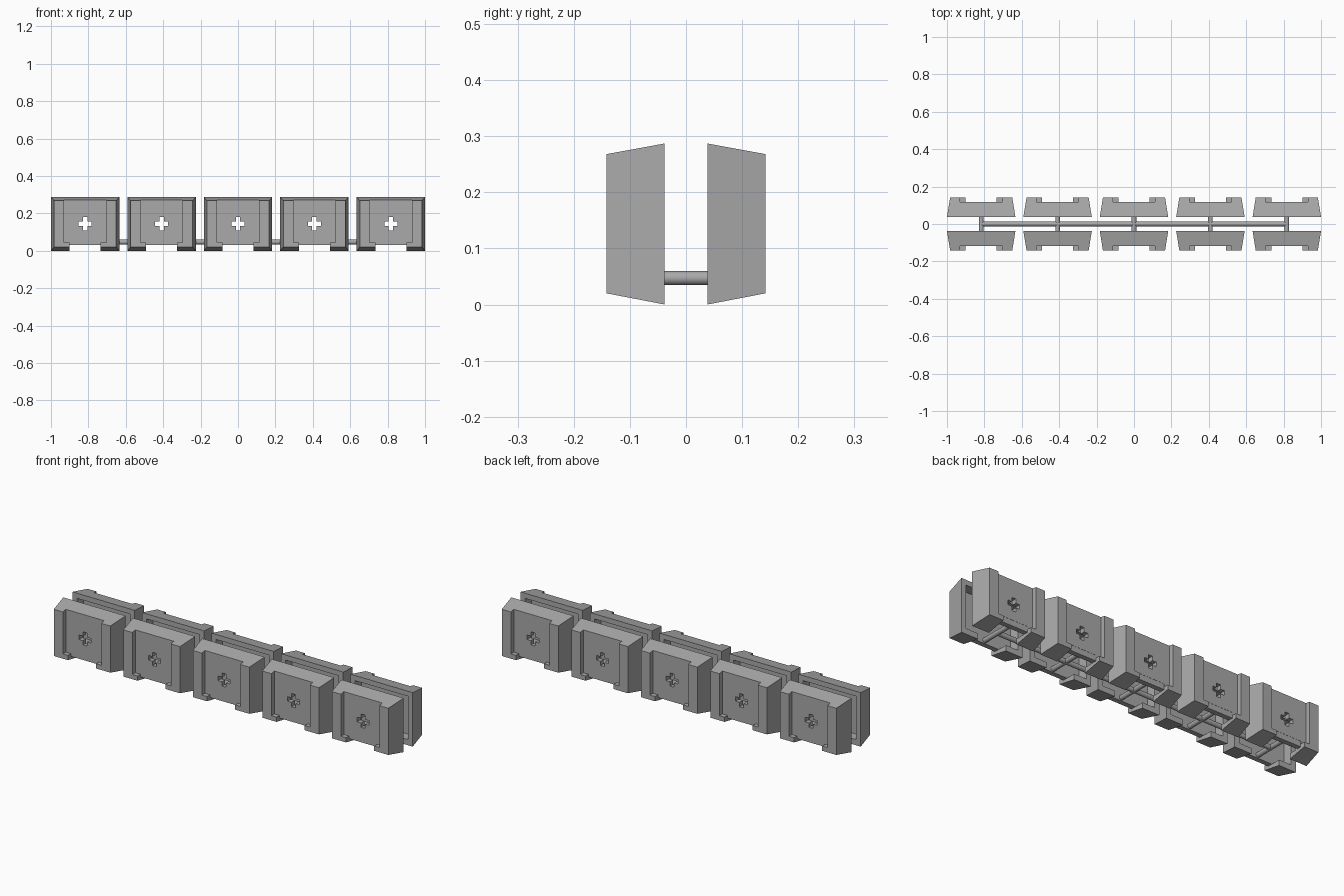
import bpy
from math import pi

if "Cube" in bpy.data.objects:
    bpy.data.objects.remove(bpy.data.objects["Cube"])

scene = bpy.context.scene
grey = bpy.data.materials.new("plain grey")
grey.use_nodes = True
colour = (0.4, 0.4, 0.4, 1)
grey.diffuse_color = colour
grey.node_tree.nodes["Principled BSDF"].inputs["Base Color"].default_value = colour

INNER, OUTER, HEIGHT, HALF = 0.038, 0.142, 0.287, 0.183
SPACING = 0.817 / 2
ROD_Z, ROD_R = 0.047, 0.0125


def add_object(name, mesh, location=(0, 0, 0)):
    obj = bpy.data.objects.new(name, mesh)
    obj.location = location
    scene.collection.objects.link(obj)
    return obj


def frustum(name, near, far):
    """Box between two xz rectangles, each given as (y, half_x, z_low, z_high)."""
    verts = []
    for y, hx, low, high in (near, far):
        verts += [(-hx, y, low), (hx, y, low), (hx, y, high), (-hx, y, high)]
    faces = [(0, 1, 2, 3), (7, 6, 5, 4)]
    faces += [(i, i + 4, (i + 1) % 4 + 4, (i + 1) % 4) for i in range(4)]
    mesh = bpy.data.meshes.new(name)
    mesh.from_pydata(verts, [], faces)
    mesh.materials.append(grey)
    return add_object(name, mesh)


def block(name, hx, y0, y1, z0, z1):
    return frustum(name, (y0, hx, z0, z1), (y1, hx, z0, z1))


# Tapered shell with a hollow back, a recessed panel, an open foot and a cross hole
shell = frustum("shell_pattern", (INNER, HALF, 0, HEIGHT), (OUTER, 0.166, 0.02, 0.268))
cutters = [
    block("cavity_cutter", 0.155, 0, 0.09, 0.03, 0.26),
    block("panel_cutter", 0.113, 0.117, 0.2, 0.045, 0.4),
    block("panel_foot_cutter", 0.083, 0.116, 0.21, -0.1, 0.06),
    block("foot_cutter", 0.083, -0.01, 0.22, -0.11, 0.03),
    block("cross_bar_cutter", 0.035, 0.06, 0.23, 0.133, 0.157),
    block("cross_post_cutter", 0.012, 0.05, 0.24, 0.11, 0.18),
]
for cutter in cutters:
    cutter.hide_render = True
    cut = shell.modifiers.new(cutter.name, "BOOLEAN")
    cut.operation = "DIFFERENCE"
    cut.solver = "EXACT"
    cut.object = cutter

# Bake the cuts once, then share the mesh between all shells
depsgraph = bpy.context.evaluated_depsgraph_get()
shell_mesh = bpy.data.meshes.new_from_object(shell.evaluated_get(depsgraph))
shell_mesh.name = "shell"
for helper in cutters + [shell]:
    bpy.data.objects.remove(helper)


def rod(name, length, location, rotation):
    bpy.ops.mesh.primitive_cylinder_add(vertices=24, radius=ROD_R, depth=length,
                                        location=location, rotation=rotation)
    obj = bpy.context.object
    obj.name = name
    obj.data.materials.append(grey)
    bpy.ops.object.shade_smooth_by_angle()


# Five pairs of shells, each pair joined by a short cross rod
for i in range(5):
    x = (i - 2) * SPACING
    add_object(f"back_shell_{i + 1}", shell_mesh, (x, 0, 0))
    add_object(f"front_shell_{i + 1}", shell_mesh, (x, 0, 0)).rotation_euler.z = pi
    rod(f"cross_rod_{i + 1}", 0.184, (x, 0, ROD_Z), (pi / 2, 0, 0))

# Long rod linking all pairs
rod("long_rod", 4 * SPACING, (0, 0, ROD_Z), (0, pi / 2, 0))
